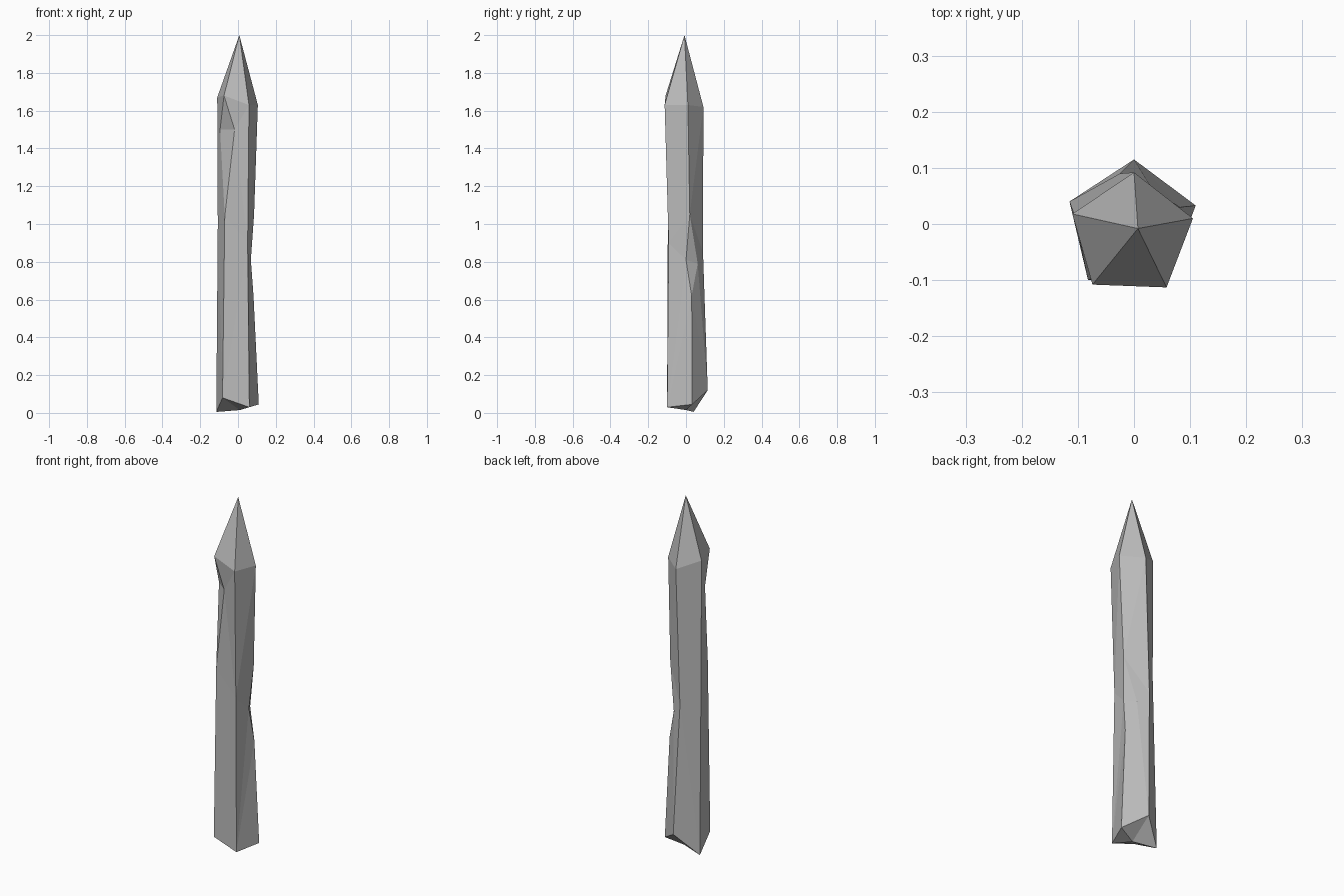
import bpy
import bmesh

default_cube = bpy.data.objects.get("Cube")
if default_cube:
    bpy.data.objects.remove(default_cube, do_unlink=True)

# Bare wood colour
wood = bpy.data.materials.new("grey wood")
wood.use_nodes = True
grey = (0.5, 0.5, 0.5, 1)
wood.diffuse_color = grey
wood.node_tree.nodes["Principled BSDF"].inputs["Base Color"].default_value = grey

# Corner edges of the five-sided shaft, each listed from the base upwards
back = [(0, .115, .12), (-.025, .09, .85), (0, .092, 1.62)]
right = [(-.115, .04, .005), (-.107, .018, 1), (-.11, .018, 1.67)]
front_right = [(-.082, -.1, .08), (-.07, -.096, 1.04), (-.074, -.108, 1.68)]
front_left = [(.06, -.1, .03), (.051, -.092, .9), (.058, -.113, 1.63)]
left = [(.11, .033, .045), (.082, .03, .62), (.085, .02, 1.05), (.105, .01, 1.63)]
corners = [back, right, front_right, front_left, left]

# Chipped notches: corner -> (place in edge, point on previous side, point on next side)
notches = {
    2: (2, (-.095, -.035, 1.5), (-.018, -.098, 1.5)),
    4: (2, (.068, 0, .81), (.033, .062, .79)),
}

bm = bmesh.new()
edges_before, edges_after = [], []
for i, points in enumerate(corners):
    verts = [bm.verts.new(p) for p in points]
    before, after = list(verts), list(verts)
    if i in notches:
        place, p, q = notches[i]
        a, b = bm.verts.new(p), bm.verts.new(q)
        before.insert(place, a)
        after.insert(place, b)
        bm.faces.new((verts[place - 1], b, a))
        bm.faces.new((verts[place], a, b))
    edges_before.append(before)
    edges_after.append(after)


def bridge(a, b):
    """Join two upward edges with triangles, advancing on the lower one."""
    i = j = 0
    while i < len(a) - 1 or j < len(b) - 1:
        step_a = j == len(b) - 1 or (i < len(a) - 1 and a[i + 1].co.z < b[j + 1].co.z)
        if step_a:
            bm.faces.new((a[i], a[i + 1], b[j]))
            i += 1
        else:
            bm.faces.new((a[i], b[j + 1], b[j]))
            j += 1


# Shaft sides, sharpened tip and broken base
tip = bm.verts.new((.007, -.008, 2))
base_middle = bm.verts.new((.01, 0, .015))
for i in range(len(corners)):
    a, b = edges_after[i], edges_before[(i + 1) % len(corners)]
    bridge(a, b)
    bm.faces.new((a[-1], b[-1], tip))
    bm.faces.new((a[0], b[0], base_middle))

bmesh.ops.recalc_face_normals(bm, faces=bm.faces)
mesh = bpy.data.meshes.new("wooden_stake")
bm.to_mesh(mesh)
bm.free()
mesh.materials.append(wood)
stake = bpy.data.objects.new("wooden_stake", mesh)
bpy.context.collection.objects.link(stake)
